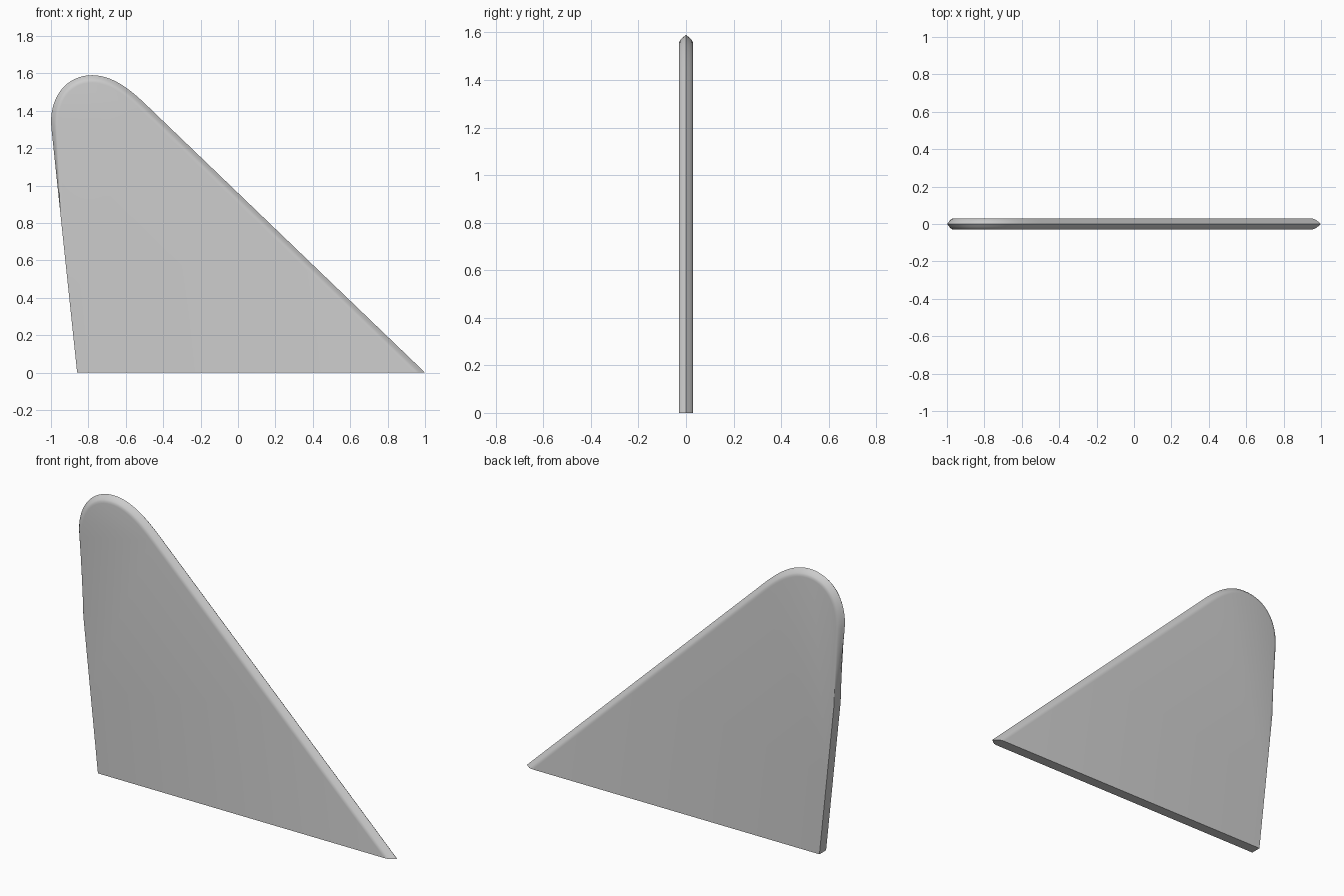
import bpy, bmesh
from mathutils import Vector

if "Cube" in bpy.data.objects:
    bpy.data.objects.remove(bpy.data.objects["Cube"])

HALF = 0.03
# edge cross-section: (inset from outline, distance from mid plane)
EDGE = [(0, 0), (0.012, 0.0145), (0.022, 0.0245), (0.030, 0.0285), (0.040, HALF)]
FADE_LOW, FADE_HIGH = 0.87, 1.36


def bezier(a, b, c, d, n):
    a, b, c, d = map(Vector, (a, b, c, d))
    return [a*(1-t)**3 + 3*b*t*(1-t)**2 + 3*c*t*t*(1-t) + d*t**3
            for t in (i / n for i in range(n + 1))]


# fin outline in x, z: trailing edge, rounded tip, leading edge
start, end = Vector((-0.86, 0)), Vector((1, 0))
tip = bezier((-0.998, 1.31), (-1.012, 1.47), (-0.92, 1.59), (-0.78, 1.59), 16)
tip += bezier((-0.78, 1.59), (-0.66, 1.59), (-0.56, 1.50), (-0.46, 1.402), 14)[1:]
trail = [start.lerp(tip[0], t) for t in (0, 0.35, 0.664, 0.75, 0.83, 0.92)]
outline = trail + tip + [tip[-1].lerp(end, 0.5), end]

# inward offsets; the sharpened edge fades out down the trailing side
offsets = []
for i, p in enumerate(outline):
    d = (outline[min(i + 1, len(outline) - 1)] - outline[max(i - 1, 0)]).normalized()
    n = Vector((d.y, -d.x))
    if i == len(outline) - 1:
        n = Vector((1 / n.x, 0))
    fade = 1.0
    if p.x < -0.85:
        fade = min(1, max(0, (p.y - FADE_LOW) / (FADE_HIGH - FADE_LOW)))
    offsets.append(n * fade)

# loft the rings from one side to the other
bm = bmesh.new()
section = [(k, -y) for k, y in reversed(EDGE)] + EDGE[1:]
rings = []
for inset, y in section:
    ring = []
    for p, o in zip(outline, offsets):
        q = p + o * inset
        ring.append(bm.verts.new((q.x, y, q.y)))
    rings.append(ring)
for a, b in zip(rings, rings[1:]):
    for i in range(len(a) - 1):
        bm.faces.new((a[i], a[i + 1], b[i + 1], b[i]))

# flat sides and base
bm.faces.new(rings[0])
bm.faces.new(rings[-1])
bm.faces.new([r[0] for r in rings] + [r[-1] for r in reversed(rings)])
bmesh.ops.recalc_face_normals(bm, faces=bm.faces)

mesh = bpy.data.meshes.new("fin")
bm.to_mesh(mesh)
bm.free()
fin = bpy.data.objects.new("fin", mesh)
bpy.context.collection.objects.link(fin)
bpy.context.view_layer.objects.active = fin
fin.select_set(True)
bpy.ops.object.shade_smooth_by_angle(angle=0.6)
